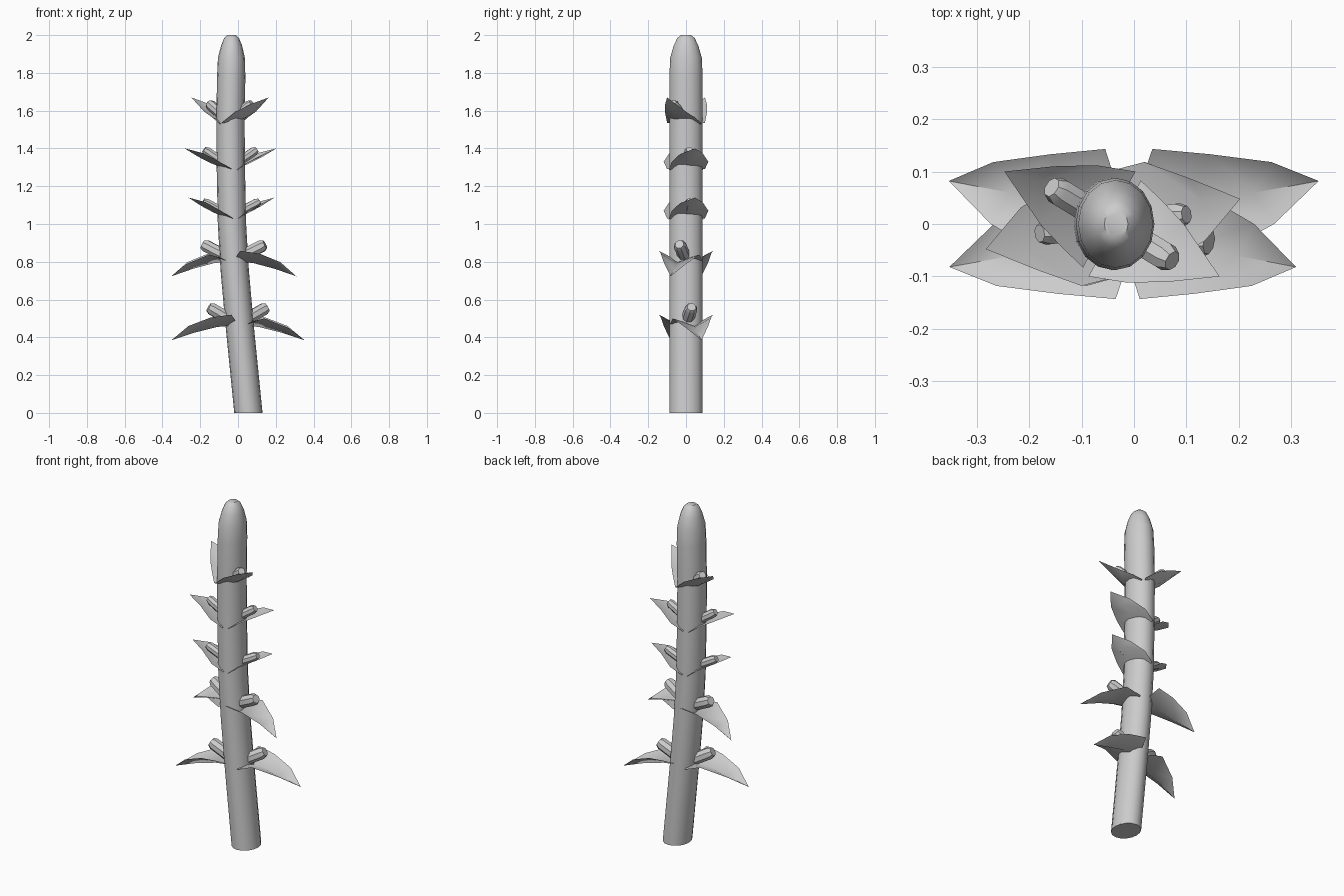
import bpy, bmesh, math
from mathutils import Vector

if "Cube" in bpy.data.objects:
    bpy.data.objects.remove(bpy.data.objects["Cube"])

def finish(name, bm, angle=40):
    me = bpy.data.meshes.new(name)
    bmesh.ops.recalc_face_normals(bm, faces=bm.faces)
    bm.to_mesh(me)
    bm.free()
    ob = bpy.data.objects.new(name, me)
    bpy.context.collection.objects.link(ob)
    bpy.ops.object.select_all(action='DESELECT')
    ob.select_set(True)
    bpy.context.view_layer.objects.active = ob
    bpy.ops.object.shade_smooth_by_angle(angle=math.radians(angle))
    return ob

def skin(bm, rings):
    for a, b in zip(rings, rings[1:]):
        for i in range(len(a)):
            j = (i + 1) % len(a)
            bm.faces.new((a[i], a[j], b[j], b[i]))
    bm.faces.new(rings[0][::-1])
    bm.faces.new(rings[-1])

# Stem: elliptical sections (centre x, z, scale) along a gentle bend
bm = bmesh.new()
rings = []
for cx, z, s in [(.055, 0, 1), (.03, .25, 1), (.008, .47, 1), (-.017, .75, 1), (-.032, 1.0, 1),
                 (-.038, 1.3, 1), (-.04, 1.55, 1), (-.036, 1.78, 1), (-.035, 1.88, .95),
                 (-.034, 1.945, .74), (-.034, 1.985, .52), (-.034, 2.0, .3)]:
    rings.append([bm.verts.new((cx + .075 * s * math.cos(t), .088 * s * math.sin(t), z))
                  for t in (2 * math.pi * i / 16 for i in range(16))])
skin(bm, rings)
finish("stem", bm)

# Leaf rails: outer edge, midrib, inner edge (base to tip), then the tip
LOW = ([(.035, .143, .05), (.145, .133, .035), (.262, .118, -.01)],
       [(.0, .04, -.005), (.11, .05, -.015), (.23, .06, -.045)],
       [(.05, -.085, .0), (.14, -.07, .03), (.267, .0, -.02)],
       (.352, .082, -.085))
MID = ([(-.01, .1, -.01), (.06, .118, .03), (.145, .088, .075)],
       [(.02, .01, -.01), (.10, .035, .02), (.17, .045, .055)],
       [(.035, -.092, -.015), (.10, -.075, .03), (.177, -.032, .07)],
       (.245, .048, .1))
TOP = ([(-.045, .1, -.005), (.03, .112, .055), (.11, .11, .095)],
       [(.0, .02, -.01), (.075, .055, .02), (.135, .08, .07)],
       [(.055, -.083, -.01), (.095, -.045, .025), (.137, .0, .055)],
       (.205, .1, .13))

def leaf(name, rails, cx, z, sx, sy, side):
    # side -1 turns the leaf half a turn about the stem
    bm = bmesh.new()
    def put(p):
        return bm.verts.new((cx + side * sx * p[0], side * sy * p[1], z + p[2]))
    g = [[put(p) for p in r] for r in rails[:3]]
    tip = put(rails[3])
    for a, b in zip(g, g[1:]):
        for i in range(2):
            bm.faces.new((a[i], a[i + 1], b[i + 1], b[i]))
        bm.faces.new((a[2], tip, b[2]))
    finish(name, bm, 60)

def bud(name, cx, z, end, r, side):
    # Eight-sided stub with a chamfered end
    bm = bmesh.new()
    a = Vector((cx, 0, z))
    b = Vector((cx + side * end[0], side * end[1], z + end[2]))
    d = (b - a).normalized()
    u = d.cross(Vector((0, 0, 1))).normalized()
    v = d.cross(u)
    rings = []
    for c, s in ((a, r), (b - d * .018, r), (b, r * .7)):
        rings.append([bm.verts.new(c + (u * math.cos(t) + v * math.sin(t)) * s)
                      for t in (2 * math.pi * (i + .5) / 8 for i in range(8))])
    skin(bm, rings)
    finish(name, bm, 30)

# Tiers: rails, centre x, z, x scale, y sign, bud end offset, bud radius
tiers = [(LOW, .0, .47, 1.0, 1, (.155, .03, .09), .034),
         (LOW, -.022, .808, .94, -1, (.165, -.035, .085), .034),
         (MID, -.035, 1.04, .93, 1, (.15, .02, .08), .025),
         (MID, -.04, 1.30, .99, 1, (.14, .018, .095), .025),
         (TOP, -.042, 1.54, 1.0, -1, (.115, -.07, .1), .028)]
for n, (rails, cx, z, sx, sy, end, r) in enumerate(tiers, 1):
    for side, label in ((1, "right"), (-1, "left")):
        leaf(f"leaf_{label}_{n}", rails, cx, z, sx, sy, side)
        bud(f"bud_{label}_{n}", cx, z, end, r, side)
